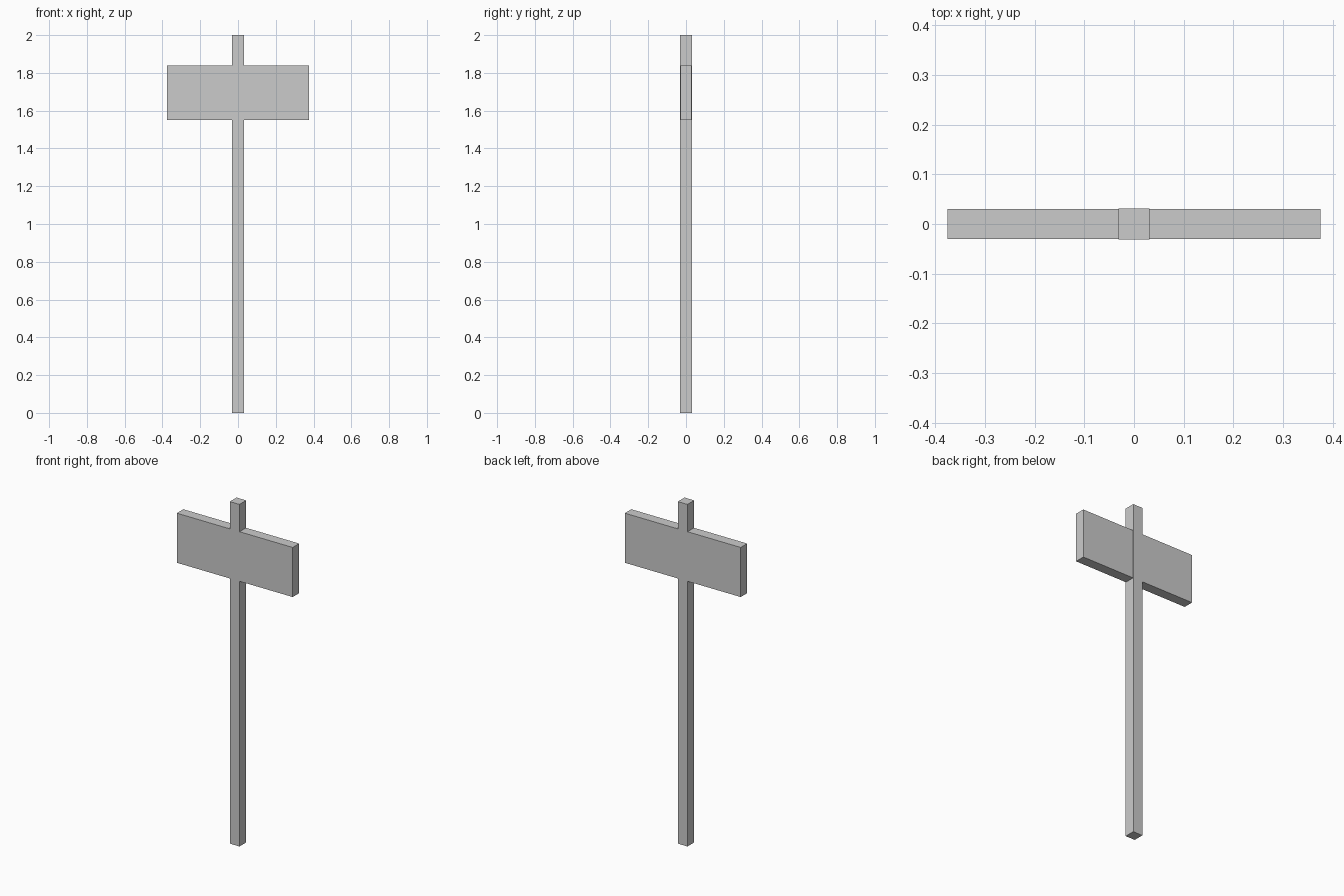
import bpy

if "Cube" in bpy.data.objects:
    bpy.data.objects.remove(bpy.data.objects["Cube"])


def box(name, low, high):
    """Axis-aligned box between two corners."""
    centre = [(a + b) / 2 for a, b in zip(low, high)]
    bpy.ops.mesh.primitive_cube_add(size=1, location=centre)
    obj = bpy.context.object
    obj.name = name
    obj.scale = [b - a for a, b in zip(low, high)]
    bpy.ops.object.transform_apply(location=False, rotation=False, scale=True)
    return obj


# Square upright post
box("post", (-0.031, -0.031, 0), (0.031, 0.031, 2))

# Sign board, a hair thinner than the post that runs through it
box("sign_board", (-0.375, -0.03, 1.55), (0.375, 0.03, 1.84))
